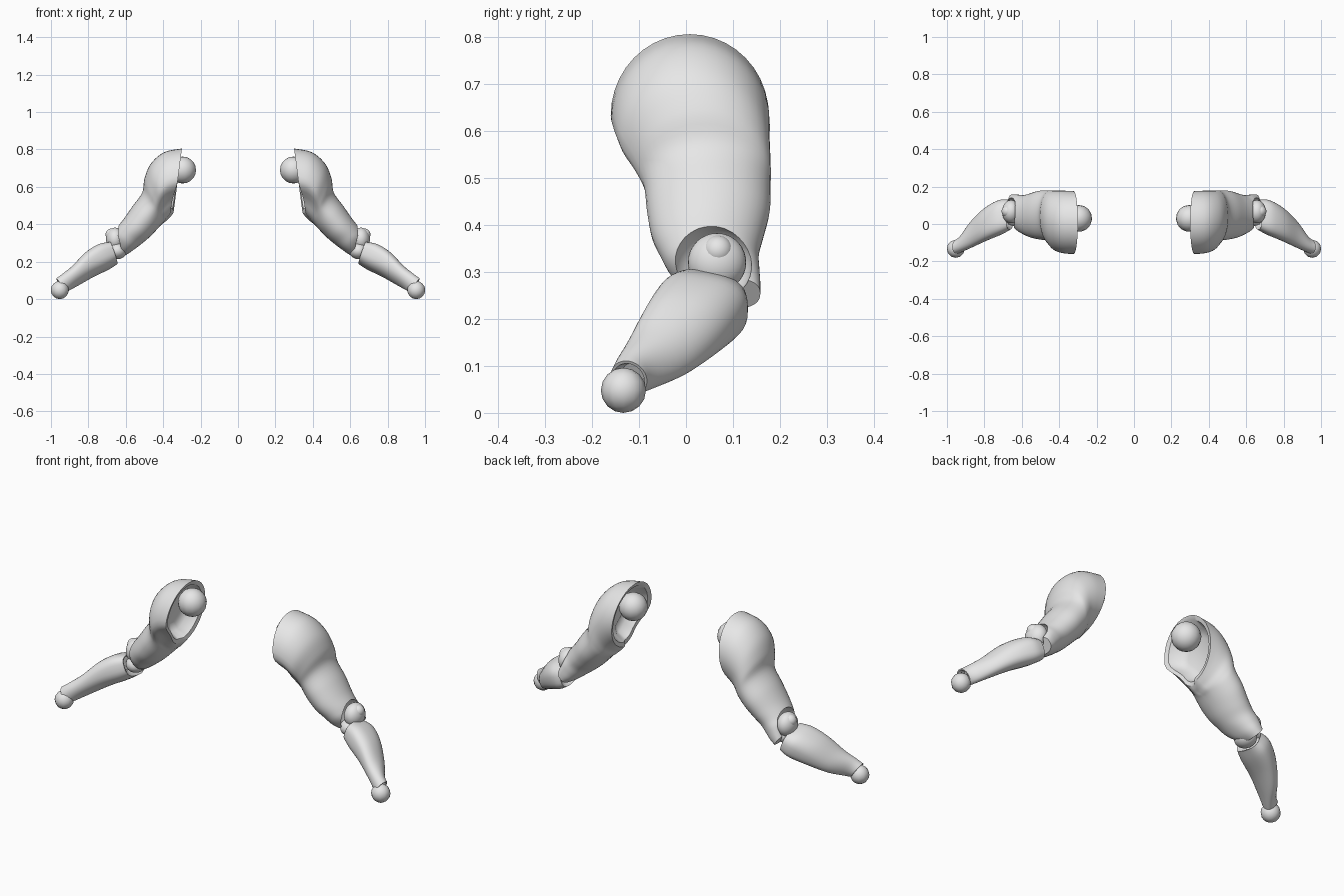
import bpy, bmesh, math
from mathutils import Vector

if "Cube" in bpy.data.objects:
    bpy.data.objects.remove(bpy.data.objects["Cube"])

grey = bpy.data.materials.new("light grey")
grey.diffuse_color = (0.8, 0.8, 0.8, 1)
grey.use_nodes = True
grey.node_tree.nodes["Principled BSDF"].inputs["Base Color"].default_value = grey.diffuse_color
N = 40


def spline(rows, steps=5):
    """Smoothly interpolate section rows."""
    out = []
    for i in range(len(rows) - 1):
        p0, p1 = rows[max(i - 1, 0)], rows[i]
        p2, p3 = rows[i + 1], rows[min(i + 2, len(rows) - 1)]
        for s in range(steps):
            t = s / steps
            out.append([0.5 * (2 * b + (c - a) * t + (2 * a - 5 * b + 4 * c - d) * t * t
                               + (3 * b - a - 3 * c + d) * t ** 3)
                        for a, b, c, d in zip(p0, p1, p2, p3)])
    return out + [list(rows[-1])]


def ring(sec):
    """Section: lower x,z, upper x,z, front y, back y, front pinch, roll, roundness."""
    ax, az, bx, bz, y0, y1, pinch, roll, power = sec
    pts = []
    for k in range(N):
        a = 2 * math.pi * k / N
        t = math.copysign(abs(math.sin(a)) ** power, math.sin(a))
        w = math.copysign(abs(math.cos(a)) ** power, math.cos(a))
        low = min(1, max(0, -t) * 1.4)
        low = low * low * (3 - 2 * low) if w < 0 else 0
        y = (y0 + y1) / 2 + w * (y1 - y0) / 2 * (1 - pinch * low)
        h = (t + 1) / 2
        pts.append(Vector((ax + (bx - ax) * h + .04 * pinch * low, y,
                           az + (bz - az) * h - roll * w)))
    return pts


def inset(pts, scale, shift):
    c = sum(pts, Vector()) / len(pts)
    return [c + (p - c) * scale + Vector(shift) for p in pts]


def finish(ob, cutter=None):
    bpy.ops.object.select_all(action='DESELECT')
    bpy.context.view_layer.objects.active = ob
    ob.select_set(True)
    if cutter:
        mod = ob.modifiers.new("socket", 'BOOLEAN')
        mod.object, mod.operation, mod.solver = cutter, 'DIFFERENCE', 'EXACT'
        bpy.ops.object.modifier_apply(modifier=mod.name)
    bpy.ops.object.shade_smooth_by_angle(angle=math.radians(42))
    mod = ob.modifiers.new("other side", 'MIRROR')
    mod.use_mirror_merge = False


def make(name, bm):
    bmesh.ops.recalc_face_normals(bm, faces=bm.faces)
    me = bpy.data.meshes.new(name)
    bm.to_mesh(me)
    bm.free()
    me.materials.append(grey)
    ob = bpy.data.objects.new(name, me)
    bpy.context.collection.objects.link(ob)
    return ob


def loft(name, rings):
    bm = bmesh.new()
    vs = [[bm.verts.new(p) for p in r] for r in rings]
    for r, s in zip(vs, vs[1:]):
        for k in range(N):
            j = (k + 1) % N
            bm.faces.new((r[k], r[j], s[j], s[k]))
    bm.faces.new(vs[0])
    bm.faces.new(vs[-1])
    return make(name, bm)


def ball(name, centre, radius, stretch=(1, 1, 1), sides=28):
    bm = bmesh.new()
    bmesh.ops.create_uvsphere(bm, u_segments=sides, v_segments=sides * 2 // 3, radius=radius)
    for v in bm.verts:
        v.co = Vector(centre) + Vector([a * b for a, b in zip(v.co, stretch)])
    return make(name, bm)


# Upper arm with hollow shoulder cap
upper = [ring(s) for s in spline([
    (.345, .46, .300, .805, -.160, .176, .40, 0, 1),
    (.355, .445, .395, .785, -.157, .178, .40, 0, 1),
    (.370, .43, .465, .725, -.143, .178, .35, 0, 1),
    (.385, .415, .500, .645, -.112, .180, .22, 0, 1),
    (.405, .40, .512, .570, -.090, .180, .08, 0, 1),
    (.440, .365, .565, .495, -.083, .178, 0, 0, 1),
    (.480, .325, .610, .430, -.073, .165, 0, 0, 1),
    (.520, .292, .645, .385, -.055, .155, 0, 0, 1),
    (.560, .262, .662, .352, -.035, .156, 0, 0, .9),
    (.595, .238, .670, .315, .000, .158, 0, 0, .85),
    (.628, .222, .675, .285, .050, .158, 0, 0, .85)])]
rim = upper[0]
upper = [inset(rim, .5, (.075, 0, 0)), inset(rim, .72, (.055, 0, 0)),
         inset(rim, .87, (.006, 0, 0))] + upper
upper_arm = loft("upper_arm", upper)

# Spherical cut leaving the elbow arch and the back flange
cutter = ball("elbow_cutter", (.668, .056, .318), .085)
finish(upper_arm, cutter)
cutter.hide_render = True
cutter.hide_set(True)

# Forearm, boxy at the elbow, tapering to a shallow wrist cup
fore = [ring(s) for s in spline([
    (.645, .192, .684, .300, -.030, .130, 0, .016, .7),
    (.690, .162, .745, .290, -.058, .128, 0, .016, .75),
    (.770, .122, .815, .248, -.090, .088, 0, .014, .85),
    (.850, .076, .884, .178, -.125, .018, 0, .012, .95),
    (.905, .045, .940, .133, -.150, -.060, 0, .008, 1),
    (.922, .037, .972, .110, -.160, -.083, 0, .006, 1)])]
fore = [inset(fore[0], .6, (.03, 0, 0)), inset(fore[0], .88, (.004, 0, 0))] + fore \
    + [inset(fore[-1], .85, (0, 0, 0)), inset(fore[-1], .6, (-.02, .01, .01))]
finish(loft("forearm", fore))

# Joint balls
finish(ball("shoulder_ball", (.296, .03, .69), .072, sides=15))
finish(ball("elbow_ball", (.657, .066, .32), .062, (.78, 1, 1)))
finish(ball("elbow_cap", (.676, .068, .345), .032))
finish(ball("elbow_hinge", (.645, .05, .258), .05, (1, 1.2, .9)))
finish(ball("wrist_ball", (.953, -.133, .048), .048, sides=12))
